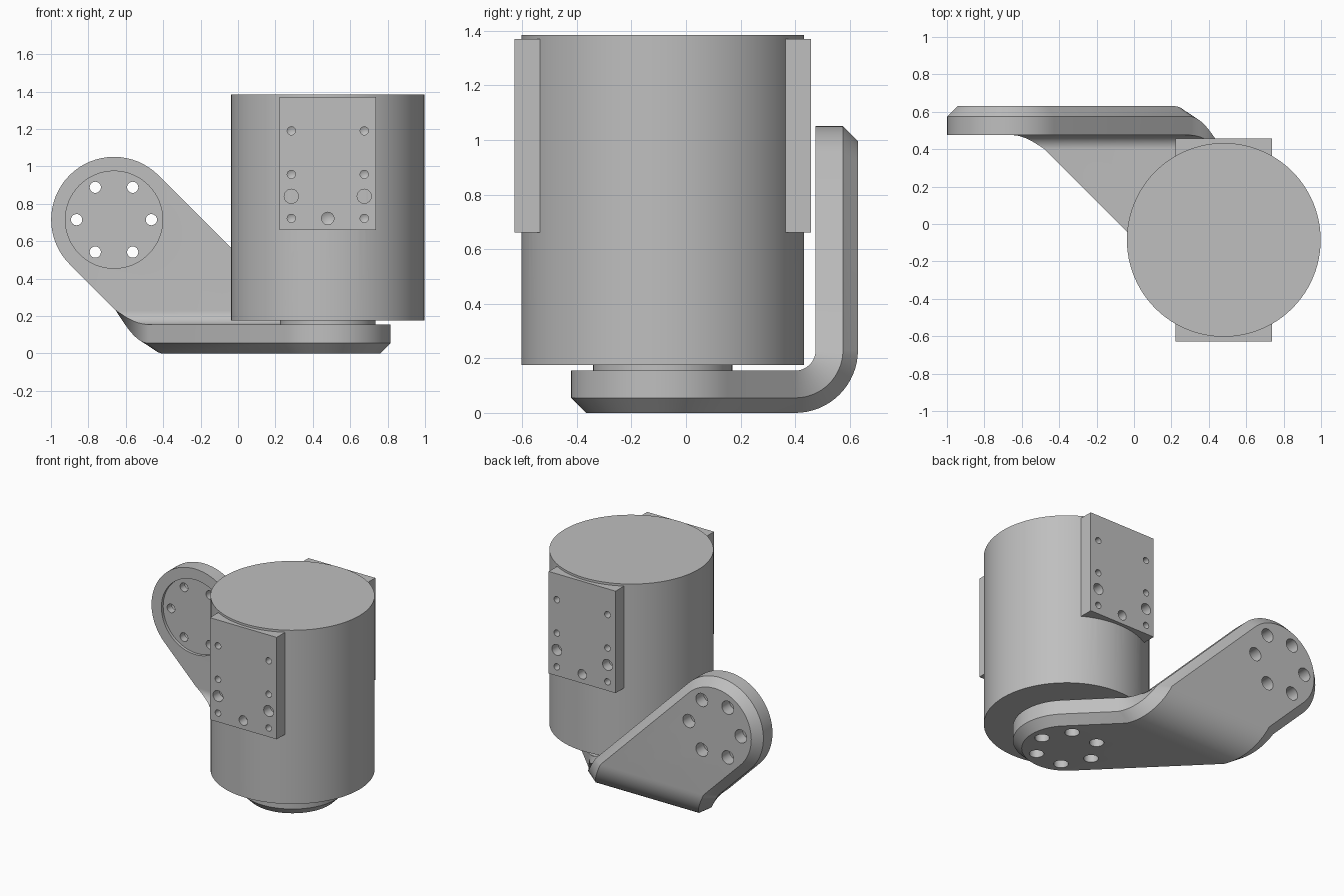
import bpy, bmesh
from math import sin, cos, pi, radians
from mathutils import Vector

if "Cube" in bpy.data.objects:
    bpy.data.objects.remove(bpy.data.objects["Cube"], do_unlink=True)

GREY = (0.52, 0.52, 0.52, 1)
metal = bpy.data.materials.new("plain grey metal")
metal.use_nodes = True
metal.diffuse_color = GREY
metal.node_tree.nodes["Principled BSDF"].inputs["Base Color"].default_value = GREY


def make_object(name, bm):
    bmesh.ops.recalc_face_normals(bm, faces=bm.faces[:])
    mesh = bpy.data.meshes.new(name)
    bm.to_mesh(mesh)
    bm.free()
    mesh.materials.append(metal)
    obj = bpy.data.objects.new(name, mesh)
    bpy.context.collection.objects.link(obj)
    return obj


def activate(obj):
    bpy.ops.object.select_all(action='DESELECT')
    obj.select_set(True)
    bpy.context.view_layer.objects.active = obj


def lathe(bm, profile, origin, axis, sides):
    """Closed turned solid: profile of (radius, distance along axis)."""
    axis = Vector(axis)
    u = axis.orthogonal().normalized()
    v = axis.cross(u)
    rings = []
    for r, h in profile:
        centre = Vector(origin) + axis * h
        if r == 0:
            rings.append([bm.verts.new(centre)] * sides)
        else:
            rings.append([bm.verts.new(centre + r * (u * cos(a) + v * sin(a)))
                          for a in (2 * pi * i / sides for i in range(sides))])
    for a, b in zip(rings, rings[1:]):
        for i in range(sides):
            j = (i + 1) % sides
            corners = list(dict.fromkeys((a[i], a[j], b[j], b[i])))
            bm.faces.new(corners)
    for ring in (rings[0], rings[-1]):
        if ring[0] is not ring[1]:
            bm.faces.new(ring)


def cut(targets, bm):
    cutter = make_object("cutter", bm)
    cutter.hide_render = True
    for obj in targets:
        activate(obj)
        mod = obj.modifiers.new("cut", 'BOOLEAN')
        mod.operation = 'DIFFERENCE'
        mod.solver = 'EXACT'
        mod.object = cutter
        bpy.ops.object.modifier_apply(modifier=mod.name)
    bpy.data.objects.remove(cutter, do_unlink=True)


# Main dimensions
CX, CY = 0.48, -0.085            # motor axis
EX, EZ = -0.663, 0.715           # axis of the upright end
THICK, CHAMFER = 0.155, 0.055
BEND_Y, BEND_R, BEND_LEN = 0.4, 0.23, 0.175
EAR_S = EZ - BEND_R + BEND_Y + BEND_LEN   # upright axis in the unfolded strap

# Motor body
bm = bmesh.new()
lathe(bm, [(0.518, 0.175), (0.518, 1.385)], (CX, CY, 0), (0, 0, 1), 96)
motor_body = make_object("motor_body", bm)

# Output flange between body and bracket
bm = bmesh.new()
lathe(bm, [(0.255, 0.13), (0.255, 0.18)], (CX, CY, 0), (0, 0, 1), 64)
output_flange = make_object("output_flange", bm)

# Two drilled mounting plates, front and back
parts = [motor_body, output_flange]
drills = bmesh.new()
for name, side in (("front_mount_plate", -1), ("back_mount_plate", 1)):
    bm = bmesh.new()
    bmesh.ops.create_cube(bm, size=1)
    bmesh.ops.scale(bm, vec=(0.515, 0.095, 0.71), verts=bm.verts)
    bmesh.ops.translate(bm, vec=(CX, CY + side * 0.495, 1.015), verts=bm.verts)
    parts.append(make_object(name, bm))

    def drill(x, z, r, tip):
        profile = [(r, -0.02), (r, 0.07)] + ([(0, 0.07 + tip)] if tip else [])
        lathe(drills, profile, (x, CY + side * 0.5425, z), (0, -side, 0), 24)

    for dx in (-0.195, 0.195):
        for z in (1.19, 0.957, 0.722):
            drill(CX + dx, z, 0.022, 0.012)
        drill(CX + dx, 0.84, 0.038, 0)
    drill(CX, 0.722, 0.033, 0.018)
cut([motor_body] + parts[2:], drills)


# Bracket: a slanted, round-ended strap drawn flat, then folded upright
def strap_outline(r):
    n = 32
    points = []
    for (x, s), start in (((CX, CY), -135), ((EX, EAR_S), 45)):
        for i in range(n + 1):
            a = radians(start + 180 * i / n)
            points.append((x + r * cos(a), s + r * sin(a)))
    return points


bm = bmesh.new()
layers = [[bm.verts.new((x, s, d)) for x, s in strap_outline(r)]
          for r, d in ((0.336 - CHAMFER, 0), (0.336, CHAMFER), (0.336, THICK))]
for a, b in zip(layers, layers[1:]):
    for i in range(len(a)):
        j = (i + 1) % len(a)
        bm.faces.new((a[i], a[j], b[j], b[i]))
bm.faces.new(layers[0])
bm.faces.new(layers[-1])
STEPS = 16
for k in range(STEPS + 1):
    bmesh.ops.bisect_plane(bm, geom=bm.verts[:] + bm.edges[:] + bm.faces[:],
                           plane_co=(0, BEND_Y + BEND_LEN * k / STEPS, 0),
                           plane_no=(0, 1, 0))
for v in bm.verts:
    x, s, d = v.co
    over = s - BEND_Y
    r = BEND_R - d
    if over > 0:
        t = min(over / BEND_LEN, 1) * pi / 2
        rise = max(over - BEND_LEN, 0)
        v.co = (x, BEND_Y + r * sin(t), BEND_R - r * cos(t) + rise)
bracket = make_object("bracket", bm)
parts.append(bracket)

# Shallow round seats, then rings of counterbored holes, at both ends
ends = [((CX, CY, 0), (0, 0, 1), lambda a, b: (CX + a, CY + b, 0)),
        ((EX, 0.63, EZ), (0, -1, 0), lambda a, b: (EX + a, 0.63, EZ + b))]
seats, holes = bmesh.new(), bmesh.new()
for origin, axis, place in ends:
    lathe(seats, [(0.26, THICK - 0.02), (0.26, THICK + 0.05)], origin, axis, 64)
    for i in range(6):
        a = pi / 3 * i
        lathe(holes, [(0.046, -0.03), (0.046, 0.085), (0.03, 0.085), (0.03, 0.2)],
              place(0.2 * cos(a), 0.2 * sin(a)), axis, 24)
cut([bracket], seats)
cut([bracket], holes)

for obj in parts:
    activate(obj)
    bpy.ops.object.shade_smooth_by_angle(angle=radians(25))
